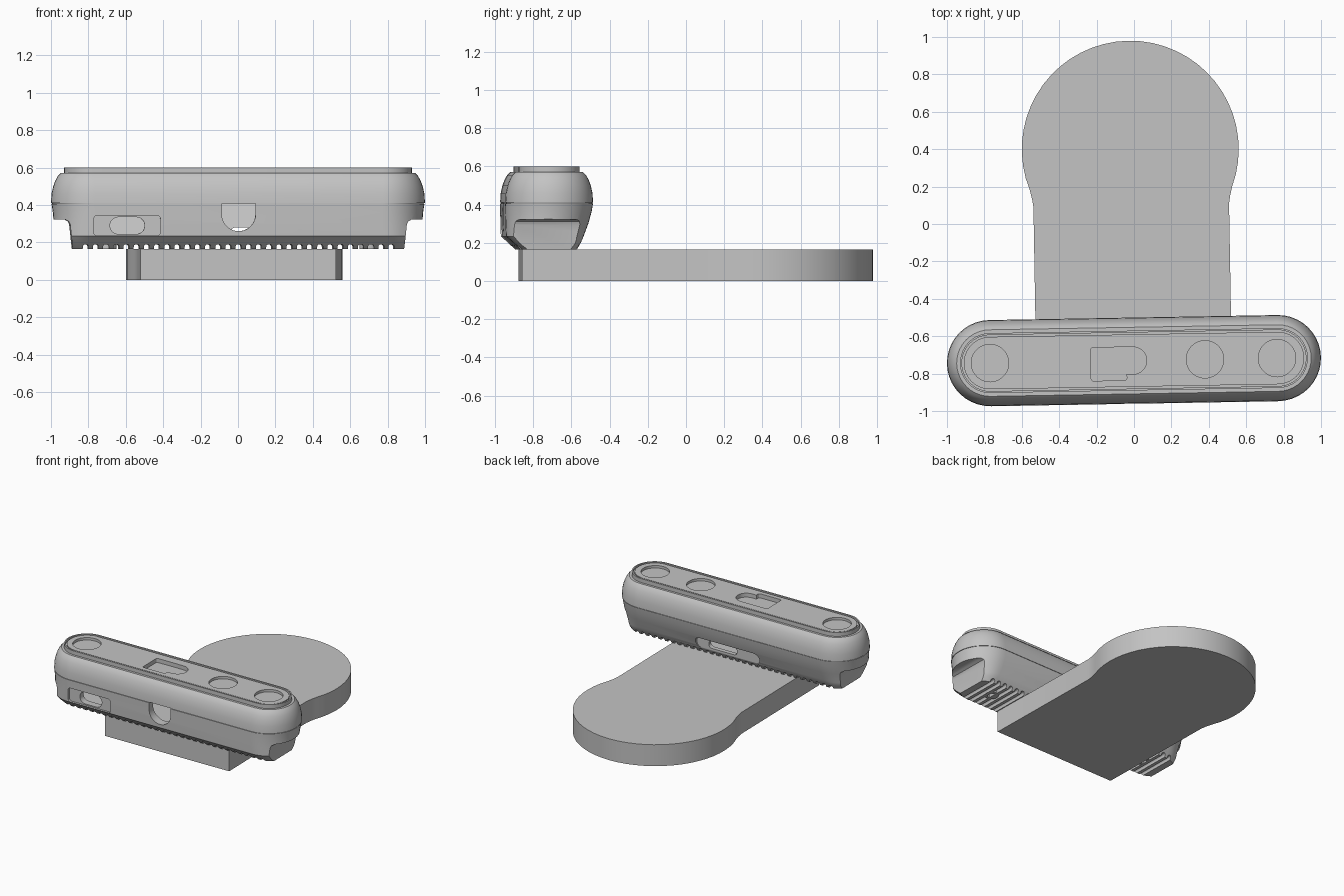
import bpy, bmesh
from math import sin, cos, pi, radians
from mathutils import Matrix

cube = bpy.data.objects.get("Cube")
if cube:
    bpy.data.objects.remove(cube)

grey = bpy.data.materials.new("plain_grey")
grey.use_nodes = True
grey.diffuse_color = (0.55, 0.55, 0.55, 1)
bsdf = grey.node_tree.nodes["Principled BSDF"]
bsdf.inputs["Base Color"].default_value = (0.55, 0.55, 0.55, 1)
bsdf.inputs["Roughness"].default_value = 0.7

TURN = Matrix.Rotation(radians(1), 4, "Z") @ Matrix.Translation((-0.013, 0, 0))
HOUSING = TURN @ Matrix.Translation((0, -0.73, 0))


def make(name, bm):
    bmesh.ops.recalc_face_normals(bm, faces=bm.faces)
    mesh = bpy.data.meshes.new(name)
    bm.to_mesh(mesh)
    bm.free()
    mesh.materials.append(grey)
    ob = bpy.data.objects.new(name, mesh)
    bpy.context.collection.objects.link(ob)
    return ob


def loft(bm, rings):
    """Skin closed rings of points and cap both ends."""
    loops = [[bm.verts.new(p) for p in ring] for ring in rings]
    for a, b in zip(loops, loops[1:]):
        for i in range(len(a)):
            j = (i + 1) % len(a)
            bm.faces.new((a[i], a[j], b[j], b[i]))
    bm.faces.new(loops[0])
    bm.faces.new(loops[-1])


def prism(bm, outline, axis, lo, hi):
    """Extrude an outline along z (outline in xy) or y (outline in xz)."""
    place = (lambda u, v, w: (u, v, w)) if axis == "z" else (lambda u, v, w: (u, w, v))
    loft(bm, [[place(u, v, w) for u, v in outline] for w in (lo, hi)])


def rounded(cx, cy, w, h, r, n=8):
    pts = []
    for k, (sx, sy) in enumerate(((1, 1), (-1, 1), (-1, -1), (1, -1))):
        for i in range(n + 1):
            a = (k + i / n) * pi / 2
            p = (cx + sx * (w / 2 - r) + r * cos(a), cy + sy * (h / 2 - r) + r * sin(a))
            # Skip points that coincide where two corners meet
            if all(abs(p[0] - q[0]) + abs(p[1] - q[1]) > 1e-5 for q in pts):
                pts.append(p)
    return pts


def arc(cx, cy, r, start, end, n):
    angles = [radians(start + (end - start) * i / n) for i in range(n + 1)]
    return [(cx + r * cos(a), cy + r * sin(a)) for a in angles]


def capsule(z, half, back, front, n=20):
    """Horizontal ring with straight sides and half-round ends."""
    r, y = (back - front) / 2, (back + front) / 2
    pts = arc(half - r, y, r, -90, 90, n) + arc(r - half, y, r, 90, 270, n)
    return [(u, v, z) for u, v in pts]


def cut(ob, cutters):
    for c in cutters:
        c.hide_render = True
        mod = ob.modifiers.new("cut", "BOOLEAN")
        mod.operation, mod.solver, mod.object = "DIFFERENCE", "EXACT", c
    bpy.context.view_layer.update()
    graph = bpy.context.evaluated_depsgraph_get()
    mesh = bpy.data.meshes.new_from_object(ob.evaluated_get(graph))
    ob.modifiers.clear()
    ob.data = mesh
    for c in cutters:
        bpy.data.objects.remove(c)


def prism_object(name, *shapes):
    bm = bmesh.new()
    for outline, axis, lo, hi in shapes:
        prism(bm, outline, axis, lo, hi)
    return make(name, bm)


def finish(ob, matrix):
    ob.data.transform(matrix)
    bpy.ops.object.select_all(action="DESELECT")
    ob.select_set(True)
    bpy.context.view_layer.objects.active = ob
    bpy.ops.object.shade_smooth_by_angle(angle=radians(30))


# Base plate: straight neck flowing into a round pad
neck = [(0.523, -0.867), (0.523, 0.1), (0.53, 0.145)]
outline = neck + arc(0, 0.4, 0.58, -21, 201, 34) + [(-x, y) for x, y in reversed(neck)]
finish(prism_object("base_plate", (outline, "z", 0, 0.165)), TURN)

# Housing shell: height, half length, back, front
bm = bmesh.new()
lower = [(0.165, 0.94, 0.145, -0.15), (0.2, 0.97, 0.165, -0.188),
         (0.222, 0.977, 0.176, -0.212), (0.234, 0.98, 0.18, -0.226),
         (0.3, 0.985, 0.205, -0.229), (0.36, 0.99, 0.222, -0.23),
         (0.406, 0.997, 0.23, -0.231), (0.406, 0.993, 0.226, -0.226)]
# Upper half is symmetric: height and inset from the widest outline,
# ending in a raised rim with a thin groove around the top plate
upper = [(0.411, 0.004), (0.411, 0), (0.46, 0.003), (0.5, 0.012), (0.53, 0.023),
         (0.555, 0.037), (0.57, 0.052), (0.57, 0.07), (0.6, 0.07), (0.6, 0.08),
         (0.584, 0.08), (0.584, 0.09), (0.596, 0.09)]
rings = [capsule(*s) for s in lower]
rings += [capsule(z, 1 - d, 0.23 - d, d - 0.23) for z, d in upper]
loft(bm, rings)
housing = make("housing", bm)

# Hollow interior
bm = bmesh.new()
loft(bm, [capsule(*s) for s in ((0.21, 0.84, 0.13, -0.15), (0.41, 0.84, 0.19, -0.19),
                                (0.55, 0.84, 0.14, -0.14))])
cavity = make("cavity_cutter", bm)

# Stepped undersides of both ends
step = [(0.88, 0.1), (0.9, 0.295), (0.907, 0.312), (0.925, 0.322), (1.1, 0.326), (1.1, 0.1)]
ends = prism_object("end_cutter", *[([(s * x, z) for x, z in step], "y", -0.4, 0.4)
                                    for s in (-1, 1)])

# Cooling slots along the underside
slots = prism_object("slot_cutter", *[(rounded(i * 0.0545, 0.145, 0.03, 0.09, 0.012, 4),
                                       "y", -0.4, 0.4) for i in range(-15, 16)])

# Round lens recesses in the top
lenses = prism_object("lens_cutter", *[(rounded(x, 0, 0.2, 0.2, 0.1, 10), "z", 0.577, 0.65)
                                       for x in (-0.77, 0.38, 0.765)])

# Window recess in the top: a squarish body with a round-ended extension
window_body = prism_object("window_body_cutter",
                           (rounded(-0.135, -0.016, 0.19, 0.178, 0.012), "z", 0.565, 0.65))
window_end = prism_object("window_end_cutter",
                          (rounded(-0.06, 0, 0.256, 0.145, 0.072), "z", 0.565, 0.65))

# Front notch, front port and rear port with their recessed surrounds
notch = prism_object("notch_cutter", ([(0.09, 0.408)] + arc(0, 0.35, 0.09, 0, -180, 18)
                                      + [(-0.09, 0.408)], "y", -0.4, -0.1))
recesses = prism_object(
    "recess_cutter",
    (rounded(-0.597, 0.29, 0.357, 0.108, 0.02), "y", -0.4, -0.21),
    (rounded(0.03, 0.25, 0.54, 0.088, 0.043), "y", 0.168, 0.4))
ports = prism_object(
    "port_cutter",
    (rounded(-0.595, 0.29, 0.185, 0.09, 0.044), "y", -0.4, -0.1),
    (rounded(0.08, 0.25, 0.24, 0.058, 0.028), "y", 0.08, 0.4))
cut(housing, [cavity, ends, slots, lenses, window_body, window_end, notch, recesses, ports])
finish(housing, HOUSING)

# Screw bosses under each end
for side, x in (("right", -0.7), ("left", 0.7)):
    bm = bmesh.new()
    loft(bm, [[(u, v, z) for u, v in rounded(x, 0, 2 * r, 2 * r, r, 6)]
              for z, r in ((0.2, 0.05), (0.166, 0.05), (0.166, 0.03), (0.195, 0.03))])
    finish(make(side + "_screw_boss", bm), HOUSING)
